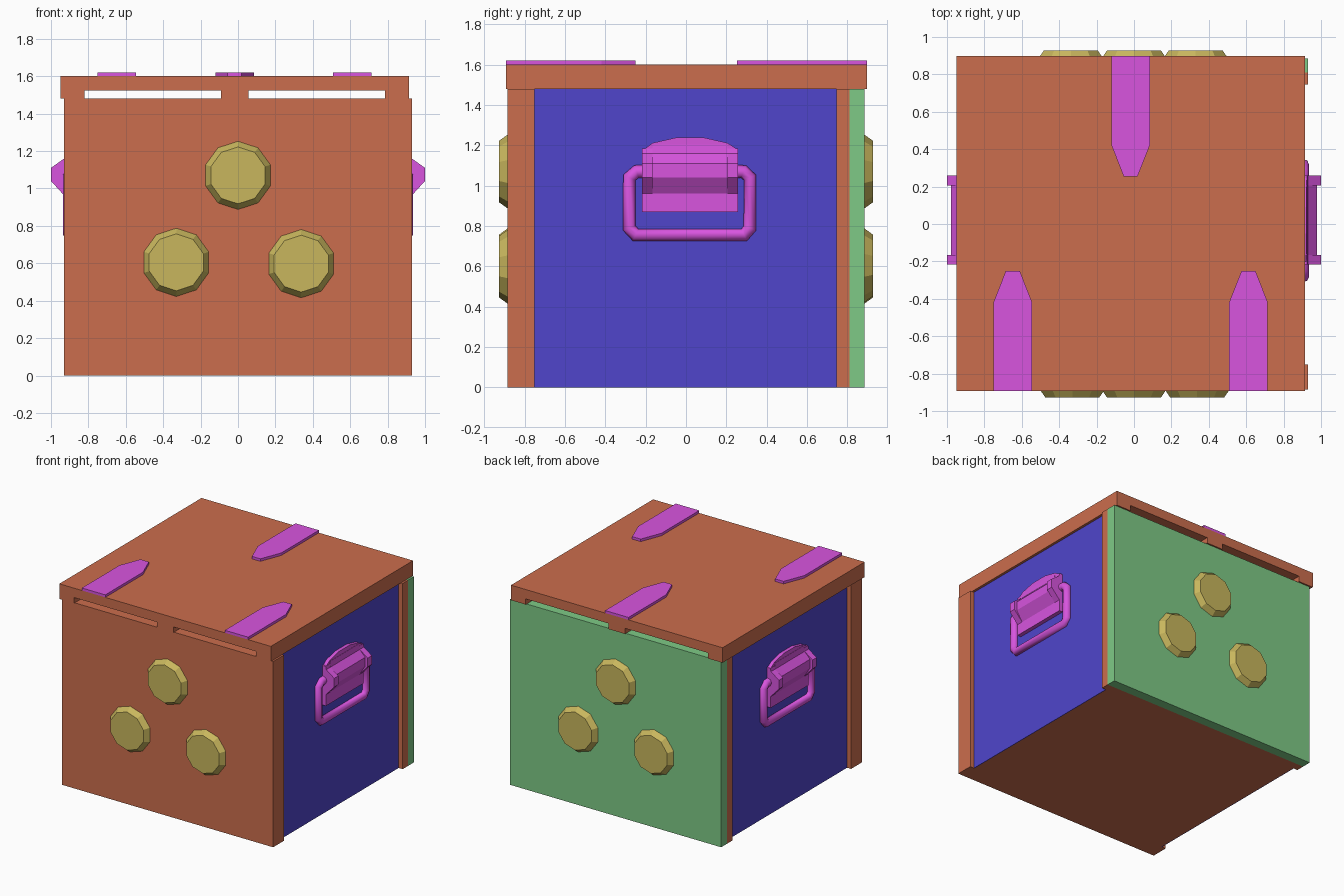
import bpy, bmesh, math
from mathutils import Vector

if "Cube" in bpy.data.objects:
    bpy.data.objects.remove(bpy.data.objects["Cube"])


def material(name, rgb):
    m = bpy.data.materials.new(name)
    m.diffuse_color = (*rgb, 1)
    m.use_nodes = True
    m.node_tree.nodes["Principled BSDF"].inputs["Base Color"].default_value = m.diffuse_color
    return m


ORANGE = material("orange", (0.60, 0.155, 0.075))
GREEN = material("green", (0.21, 0.59, 0.24))
BLUE = material("blue", (0.08, 0.06, 0.60))
PURPLE = material("purple", (0.69, 0.09, 0.74))
YELLOW = material("yellow", (0.58, 0.47, 0.11))


def finish(bm, name, mat):
    bmesh.ops.recalc_face_normals(bm, faces=bm.faces)
    me = bpy.data.meshes.new(name)
    bm.to_mesh(me)
    bm.free()
    me.materials.append(mat)
    ob = bpy.data.objects.new(name, me)
    bpy.context.collection.objects.link(ob)
    return ob


def prism(name, pts, axis, lo, hi, mat):
    """Extrude a 2D outline along an axis (other two axes in x, y, z order)."""
    bm = bmesh.new()
    verts = []
    for p in pts:
        co = list(p)
        co.insert(axis, lo)
        verts.append(bm.verts.new(co))
    face = bm.faces.new(verts)
    new = bmesh.ops.extrude_face_region(bm, geom=[face])["geom"]
    shift = Vector((0, 0, 0))
    shift[axis] = hi - lo
    bmesh.ops.translate(bm, vec=shift, verts=[v for v in new if isinstance(v, bmesh.types.BMVert)])
    return finish(bm, name, mat)


def box(name, x0, x1, y0, y1, z0, z1, mat):
    return prism(name, [(x0, y0), (x1, y0), (x1, y1), (x0, y1)], 2, z0, z1, mat)


# Box body
H = 1.48
box("body_core", -0.89, 0.89, -0.75, 0.745, 0, H, ORANGE)
box("front_panel", -0.93, 0.93, -0.885, -0.75, 0, H, ORANGE)
box("rear_frame", -0.93, 0.93, 0.745, 0.81, 0, H, ORANGE)
box("back_panel", -0.93, 0.93, 0.81, 0.885, 0, H, GREEN)

# Lid with two open slots running front to back
prism("lid", [(-0.95, 1.6), (-0.95, H), (-0.82, H), (-0.82, 1.525), (-0.09, 1.525), (-0.09, H),
              (0.055, H), (0.055, 1.525), (0.785, 1.525), (0.785, H), (0.915, H), (0.915, 1.6)],
      1, -0.893, 0.897, ORANGE)

# Pointed straps on the lid
for name, x, y, d in (("left_strap", -0.648, -0.893, 1), ("right_strap", 0.612, -0.893, 1),
                      ("back_strap", -0.018, 0.897, -1)):
    outline = [(x - 0.103, y), (x + 0.103, y), (x + 0.103, y + d * 0.475), (x + 0.037, y + d * 0.643),
               (x - 0.037, y + d * 0.643), (x - 0.103, y + d * 0.475)]
    prism(name, outline, 2, 1.6, 1.62, PURPLE)

# Ten-sided tapered studs, three per face
for side, s in (("front", 1), ("back", -1)):
    for i, (x, z) in enumerate(((0, 1.07), (-0.33, 0.605), (0.338, 0.598))):
        bm = bmesh.new()
        bmesh.ops.create_cone(bm, cap_ends=True, segments=10, radius1=0.188, radius2=0.152, depth=0.05)
        for v in bm.verts:
            a, b, c = v.co
            v.co = (a, -c, b)
        ang = max(bm.verts, key=lambda v: v.co.z).co
        turn = math.pi / 2 - math.atan2(ang.z, ang.x)
        for v in bm.verts:
            r, t = math.hypot(v.co.x, v.co.z), math.atan2(v.co.z, v.co.x) + turn
            v.co = (s * (x + r * math.cos(t)), s * (v.co.y - 0.902), z + r * math.sin(t))
        finish(bm, f"{side}_stud_{i + 1}", YELLOW)


def bump(s, out, top):
    """Bracket side profile in x, z."""
    return [(s * x, z) for x, z in ((0.89, 0.87), (0.927, 0.87), (0.927, 0.96), (out, 1.04),
                                    (out, 1.11), (0.93, 1.16), (0.925, top), (0.89, top))]


# Side panels and drop handles
for side, s in (("right", 1), ("left", -1)):
    box(f"{side}_panel", *sorted((s * 0.89, s * 0.895)), -0.75, 0.745, 0, H, BLUE)
    arch = [(-0.215, 0.87), (0.255, 0.87), (0.255, 1.18), (0.205, 1.212), (0.09, 1.238),
            (-0.05, 1.238), (-0.165, 1.212), (-0.215, 1.175)]
    prism(f"{side}_bracket_plate", arch, 0, s * 0.89, s * 0.923, PURPLE)
    prism(f"{side}_bracket_middle", bump(s, 0.978, 1.205), 1, -0.165, 0.205, PURPLE)
    prism(f"{side}_bracket_band_1", bump(s, 1.0, 1.185), 1, -0.217, -0.165, PURPLE)
    prism(f"{side}_bracket_band_2", bump(s, 1.0, 1.185), 1, 0.205, 0.258, PURPLE)

    # Round-section handle ring hanging from the bracket
    path = [(-0.19, 1.07), (-0.245, 1.07), (-0.281, 1.04), (-0.281, 0.79), (-0.25, 0.756),
            (0.288, 0.756), (0.317, 0.79), (0.317, 1.04), (0.285, 1.07), (0.23, 1.07)]
    cu = bpy.data.curves.new(f"{side}_handle_ring", "CURVE")
    cu.dimensions = "3D"
    cu.bevel_depth = 0.033
    cu.bevel_resolution = 2
    cu.use_fill_caps = True
    sp = cu.splines.new("POLY")
    sp.points.add(len(path) - 1)
    for pt, (y, z) in zip(sp.points, path):
        pt.co = (s * 0.903, y, z, 1)
    cu.materials.append(PURPLE)
    bpy.context.collection.objects.link(bpy.data.objects.new(f"{side}_handle_ring", cu))
